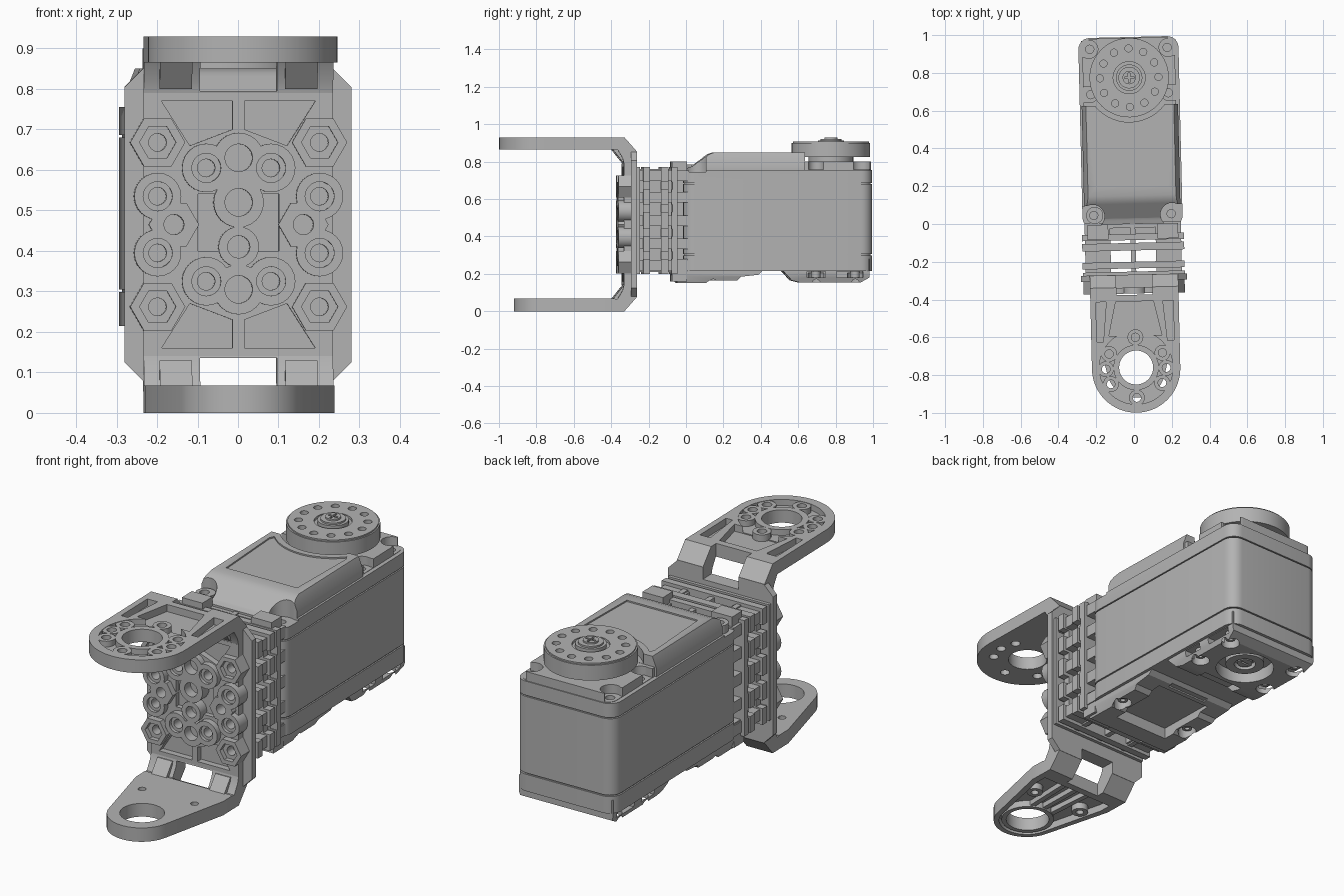
import bpy, bmesh
from math import sin, cos, pi, radians
from mathutils import Matrix

if "Cube" in bpy.data.objects:
    bpy.data.objects.remove(bpy.data.objects["Cube"], do_unlink=True)

grey = bpy.data.materials.new("plain_grey")
grey.use_nodes = True
COLOUR = (0.45, 0.45, 0.45, 1)
grey.diffuse_color = COLOUR
grey.node_tree.nodes["Principled BSDF"].inputs["Base Color"].default_value = COLOUR

# whole assembly is turned slightly about the vertical
POSE = Matrix.Translation((-0.007, 0, 0)) @ Matrix.Rotation(0.024, 4, 'Z')
H = 0.93        # bracket height
PIVOT = 0.775   # distance of the rotation axes from the middle
parts = []


# ---- shapes: (outline, start, end, axis) ----
def arc(cx, cy, r, a0, a1, n):
    return [(cx + r * cos(a0 + (a1 - a0) * i / n), cy + r * sin(a0 + (a1 - a0) * i / n)) for i in range(n + 1)]


def circle(cx, cy, r, a, b, axis='z', n=28):
    return (arc(cx, cy, r, 0, 2 * pi, n)[:-1], a, b, axis)


def box(x0, x1, y0, y1, z0, z1):
    return ([(x0, y0), (x1, y0), (x1, y1), (x0, y1)], z0, z1, 'z')


def rounded(w, y0, y1, r, z0, z1):
    pts = []
    for k, (cx, cy) in enumerate([(w - r, y1 - r), (r - w, y1 - r), (r - w, y0 + r), (w - r, y0 + r)]):
        pts += arc(cx, cy, r, k * pi / 2, (k + 1) * pi / 2, 6)
    return (pts, z0, z1, 'z')


def flip_x(s):
    pts, a, b, axis = s
    if axis == 'x':
        return (pts, -b, -a, axis)
    return ([(-u, v) for u, v in pts], a, b, axis)


def flip_z(s):
    pts, a, b, axis = s
    if axis == 'z':
        return (pts, H - b, H - a, axis)
    return ([(u, H - v) for u, v in pts], a, b, axis)


def pair(*shapes):
    return [f for s in shapes for f in (s, flip_x(s))]


def quad(*shapes):
    return [f for s in pair(*shapes) for f in (s, flip_z(s))]


# ---- mesh building ----
def place(u, v, w, axis):
    return {'x': (w, u, v), 'y': (u, w, v), 'z': (u, v, w)}[axis]


def add_shapes(bm, shapes):
    for pts, a, b, axis in shapes:
        low = [bm.verts.new(place(u, v, a, axis)) for u, v in pts]
        high = [bm.verts.new(place(u, v, b, axis)) for u, v in pts]
        bm.faces.new(low)
        bm.faces.new(high)
        for i in range(len(pts)):
            j = (i + 1) % len(pts)
            bm.faces.new((low[i], low[j], high[j], high[i]))
    bmesh.ops.recalc_face_normals(bm, faces=bm.faces[:])


def new_object(name, shapes):
    bm = bmesh.new()
    add_shapes(bm, shapes)
    mesh = bpy.data.meshes.new(name)
    bm.to_mesh(mesh)
    bm.free()
    obj = bpy.data.objects.new(name, mesh)
    bpy.context.collection.objects.link(obj)
    return obj


def make(name, *stages):
    """Stages alternate: solid, cut, solid, cut ..."""
    obj = new_object(name, stages[0])
    for k, shapes in enumerate(stages[1:]):
        tool = new_object("cutter", shapes)
        tool.hide_render = True
        mod = obj.modifiers.new("carve", 'BOOLEAN')
        mod.operation = 'UNION' if k % 2 else 'DIFFERENCE'
        mod.solver = 'EXACT'
        mod.use_self = True
        mod.object = tool
        bpy.context.view_layer.objects.active = obj
        bpy.ops.object.modifier_apply(modifier=mod.name)
        bpy.data.objects.remove(tool, do_unlink=True)
    obj.data.materials.clear()
    obj.data.materials.append(grey)
    parts.append(obj)
    return obj


# ---- servo case ----
make("case_middle", [rounded(0.265, -0.02, 0.99, 0.06, 0.305, 0.68)])
make("case_seams", [rounded(0.258, -0.012, 0.982, 0.06, 0.25, 0.72)])

hump = ([(0.0, 0.72), (0.0, 0.765), (0.03, 0.775), (0.12, 0.84), (0.15, 0.85), (0.63, 0.85), (0.63, 0.72)],
        -0.255, 0.255, 'x')
side_slope = ([(0.225, 0.87), (0.3, 0.87), (0.3, 0.76), (0.256, 0.79)], -0.1, 0.64, 'y')
panel = ([(-0.19, 0.2), (0.19, 0.2), (0.205, 0.57)] + arc(0, PIVOT, 0.265, -0.75, -pi + 0.75, 12)
         + [(-0.205, 0.57)], 0.843, 0.9, 'z')
make("case_top",
     [rounded(0.265, -0.02, 0.99, 0.06, 0.686, 0.755), hump, rounded(0.245, 0.55, 0.985, 0.05, 0.74, 0.8)],
     pair(side_slope, circle(0.21, 0.045, 0.062, 0.745, 0.9), box(0.21, 0.3, -0.03, 0.1, 0.745, 0.9),
          circle(0.21, 0.69, 0.042, 0.757, 0.9), box(0.21, 0.3, 0.65, 0.73, 0.757, 0.9),
          circle(0.21, 0.93, 0.048, 0.757, 0.9), box(0.21, 0.3, 0.89, 1, 0.757, 0.9))
     + [circle(0, PIVOT, 0.235, 0.801, 0.9, n=48)],
     [circle(-0.2, 0.05, 0.045, 0.72, 0.785)],
     pair(*[circle(0.205, y, 0.022, 0.7, 0.9, n=16) for y in (0.05, 0.69, 0.93)]) + [panel])

bottom = [(-0.07, 0.28), (-0.08, 0.2), (-0.05, 0.15), (0.1, 0.15), (0.12, 0.165), (0.27, 0.165), (0.29, 0.185),
          (0.38, 0.195), (0.42, 0.23), (0.5, 0.23), (0.56, 0.165), (0.6, 0.155), (0.93, 0.155), (0.975, 0.18),
          (0.975, 0.28)]
wells = [circle(0.2, y, 0.042, 0.1, 0.205, n=20) for y in (0.14, 0.69, 0.9)]
chamfer = ([(0.215, 0.1), (0.3, 0.1), (0.3, 0.23), (0.252, 0.2)], -0.2, 1.1, 'y')
make("case_bottom",
     [rounded(0.265, -0.02, 0.99, 0.06, 0.215, 0.298), (bottom, -0.25, 0.25, 'x')],
     pair(chamfer, *wells)
     + [box(-0.15, 0.15, 0.04, 0.34, 0.1, 0.205), box(-0.11, 0.11, 0.36, 0.62, 0.1, 0.2),
        circle(0, PIVOT, 0.135, 0.1, 0.215, n=36)]
     + pair(box(0.2, 0.3, 0.64, 0.74, 0.18, 0.212), box(0.2, 0.3, 0.8, 0.94, 0.18, 0.212)),
     pair(*[circle(0.2, y, 0.024, 0.18, 0.25, n=16) for y in (0.14, 0.69, 0.9)]),
     pair(*[circle(0.2, y, 0.012, 0.1, 0.23, n=12) for y in (0.14, 0.69, 0.9)]))
make("idler_hub", [circle(0, PIVOT, 0.09, 0.175, 0.24, n=32)],
     [circle(0, PIVOT, 0.05, 0.1, 0.2)], [circle(0, PIVOT, 0.035, 0.18, 0.21)],
     [box(-0.02, 0.02, PIVOT - 0.005, PIVOT + 0.005, 0.1, 0.19)])

# ---- output horn ----
bolts = [(0.155 * sin(i * pi / 6), PIVOT + 0.155 * cos(i * pi / 6)) for i in range(12)]
make("horn_disc",
     [circle(0, PIVOT, 0.12, 0.79, 0.84, n=32), circle(0, PIVOT, 0.21, 0.825, 0.9, n=56),
      circle(0, PIVOT, 0.203, 0.89, 0.907, n=56)],
     [circle(x, y, 0.019, 0.85, 1, n=16) for x, y in bolts] + [circle(0, PIVOT, 0.085, 0.895, 1)],
     [circle(0, PIVOT, 0.07, 0.88, 0.914), circle(0, PIVOT, 0.057, 0.9, 0.922), circle(0, PIVOT, 0.035, 0.9, 0.93)],
     [box(-0.025, 0.025, PIVOT - 0.005, PIVOT + 0.005, 0.912, 1),
      box(-0.005, 0.005, PIVOT - 0.025, PIVOT + 0.025, 0.912, 1)])

# ---- lattice coupling between servo and bracket ----
plates = [box(-0.27, 0.27, y, y + d, 0.2, 0.77) for y, d in
          ((-0.085, 0.033), (-0.14, 0.04), (-0.235, 0.035), (-0.272, 0.02))]
walls = pair(box(0.13, 0.155, -0.275, 0.01, 0.21, 0.76)) + [box(-0.013, 0.013, -0.275, 0.01, 0.21, 0.76)]
ribs = pair(*[box(0.12, 0.255, -0.275, 0.01, z - 0.028, z + 0.028) for z in (0.245, 0.36, 0.485, 0.61, 0.725)])
notches = pair(*[box(0.235, 0.3, y, y + 0.075, z - 0.02, z + 0.02)
                 for y in (-0.155, -0.24) for z in (0.3, 0.42, 0.55, 0.67)])
make("lattice_coupling", plates + walls + ribs, notches)
make("coupling_lugs", pair(box(0.13, 0.24, -0.08, 0.0, 0.74, 0.8), box(0.1, 0.25, -0.08, 0.0, 0.16, 0.23)))

# ---- bracket back plate with relief ----
octagon = [(0.23, 0.855), (0.28, 0.805), (0.28, 0.125), (0.23, 0.075)]
spine = (octagon + [(-x, z) for x, z in reversed(octagon)], -0.3, -0.268, 'y')
corner = ([(-0.40, 0.865), (-0.40, H), (-0.335, H), (-0.269, 0.855), (-0.269, 0.78), (-0.335, 0.78),
           (-0.345, 0.82), (-0.372, 0.865)], -0.234, 0.234, 'x')
window = box(-0.095, 0.095, -0.375, -0.2, 0.795, 1)
trapezoid = ([(0.015, 0.77), (0.19, 0.77), (0.12, 0.66), (0.015, 0.7)], -0.4, -0.308, 'y')
rings = [(0.2, 0.535, 0.058), (0.08, 0.605, 0.06)]
middle = [(0, 0.63, 0.062), (0, 0.305, 0.062), (0, 0.52, 0.062), (0, 0.41, 0.05)]
hexes = [(0.2, 0.668)]
BACK, FRONT = -0.29, -0.368
bosses = quad(*[circle(x, z, r, FRONT, BACK, 'y', 24) for x, z, r in rings],
              *[circle(x, z, 0.068, FRONT, BACK, 'y', 6) for x, z in hexes])
bosses += [circle(x, z, r, FRONT, BACK, 'y', 24) for x, z, r in middle]
bosses += pair(circle(0.16, H / 2, 0.062, FRONT, BACK, 'y', 6))
holes = quad(*[circle(x, z, 0.036, -0.4, -0.352, 'y', 20) for x, z, r in rings],
             *[circle(x, z, 0.022, -0.4, -0.3, 'y', 16) for x, z, r in rings],
             *[circle(x, z, 0.045, -0.4, -0.345, 'y', 6) for x, z in hexes],
             *[circle(x, z, 0.022, -0.4, -0.3, 'y', 16) for x, z in hexes])
holes += [circle(x, z, r * 0.55, -0.4, -0.32, 'y', 24) for x, z, r in middle]
holes += pair(circle(0.16, H / 2, 0.025, -0.4, -0.3, 'y', 16))
make("bracket_plate",
     [spine, corner, flip_z(corner), box(-0.234, 0.234, -0.338, -0.28, 0.14, 0.79)],
     quad(trapezoid) + [window, flip_z(window), box(-0.1, 0.1, -0.4, -0.315, 0.40, 0.54)], bosses, holes)
make("corner_ribs", quad(([(-0.4, 0.87), (-0.345, 0.87), (-0.325, 0.8), (-0.345, 0.8)], 0.115, 0.195, 'x')))

# ---- bracket arms ----
def arm(w, r, tip, start, z0, z1, tilt):
    pts = [(w, start), (w, tip)] + arc(0, -PIVOT + 0.01, r, -tilt, tilt - pi, 32) + [(-w, tip), (-w, start)]
    return (pts, z0, z1, 'z')


AXIS = -PIVOT + 0.015
around = [(0.16 * sin(radians(a)), AXIS + 0.16 * cos(radians(a))) for a in (0, 62, 92, 122, 180, 238, 268, 298)]
side_pocket = ([(0.15, -0.41), (0.205, -0.41), (0.205, -0.62), (0.17, -0.62)], 0.895, 1, 'z')
mid_pocket = ([(-0.1, -0.41), (0.1, -0.41), (0.14, -0.59), (-0.14, -0.59)], 0.895, 1, 'z')
make("upper_arm", [arm(0.234, 0.234, -0.7, -0.385, 0.865, H, 0.0)],
     pair(side_pocket) + [mid_pocket, circle(0, AXIS, 0.195, 0.9, 1, n=40)],
     [circle(0, AXIS, 0.12, 0.88, 0.928, n=36)] + [circle(x, y, 0.042, 0.88, 0.928, n=20) for x, y in around],
     [circle(0, AXIS, 0.09, 0.8, 1, n=36)]
     + [circle(x, y, 0.022, 0.8, 1, n=16) for x, y in around])

lower_bolts = pair(circle(0.14, -0.55, 0.038, 0.004, 0.06, n=20))
lower_holes = pair(circle(0.14, -0.55, 0.018, -0.1, 0.1, n=14))
make("lower_arm", [arm(0.234, 0.155, -0.46, -0.385, 0, 0.068, 0.22)],
     [arm(0.2, 0.13, -0.47, -0.41, -0.1, 0.035, 0.22)],
     [circle(0, AXIS, 0.122, 0.003, 0.06, n=36), box(-0.012, 0.012, -0.66, -0.4, 0.01, 0.06)]
     + pair(([(0.06, -0.4), (0.085, -0.4), (0.07, -0.68), (0.045, -0.68)], 0.01, 0.06, 'z')) + lower_bolts,
     [circle(0, AXIS, 0.1, -0.1, 0.2, n=36)] + lower_holes)

# ---- pose and shading ----
bpy.ops.object.select_all(action='DESELECT')
for obj in parts:
    obj.data.transform(POSE)
    obj.select_set(True)
bpy.context.view_layer.objects.active = parts[0]
bpy.ops.object.shade_smooth_by_angle(angle=radians(25))
